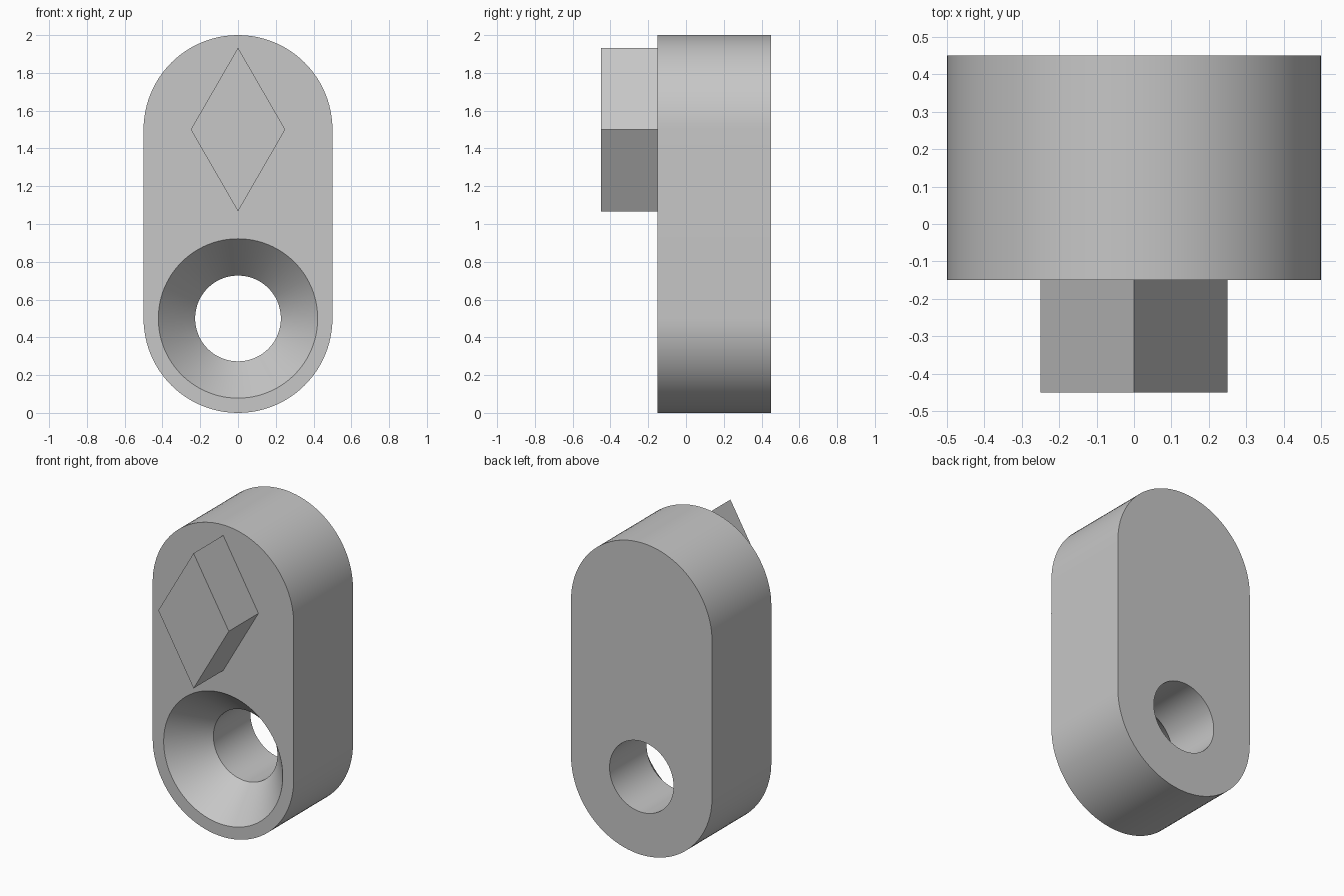
import bpy, bmesh
from math import cos, sin, pi, sqrt, radians

if "Cube" in bpy.data.objects:
    bpy.data.objects.remove(bpy.data.objects["Cube"])

FRONT, STEP, BACK = -0.45, -0.15, 0.45
HOLE_Z, TOP_Z, SEGMENTS = 0.5, 1.5, 96

grey = bpy.data.materials.new("plain grey")
grey.diffuse_color = (0.57, 0.57, 0.57, 1)
grey.use_nodes = True
grey.node_tree.nodes["Principled BSDF"].inputs["Base Color"].default_value = grey.diffuse_color


def arc(radius, z, start, end, count):
    """Points (x, z) along an arc, both ends included."""
    angles = [start + (end - start) * i / count for i in range(count + 1)]
    return [(radius * cos(a), z + radius * sin(a)) for a in angles]


def loft(name, sections):
    """Join equal outlines, each given as (y, points), and cap both ends."""
    bm = bmesh.new()
    rings = [[bm.verts.new((x, y, z)) for x, z in pts] for y, pts in sections]
    for a, b in zip(rings, rings[1:]):
        for i in range(len(a)):
            j = (i + 1) % len(a)
            bm.faces.new((a[i], a[j], b[j], b[i]))
    bm.faces.new(rings[0])
    bm.faces.new(rings[-1])
    bmesh.ops.recalc_face_normals(bm, faces=bm.faces)
    mesh = bpy.data.meshes.new(name)
    bm.to_mesh(mesh)
    bm.free()
    obj = bpy.data.objects.new(name, mesh)
    mesh.materials.append(grey)
    bpy.context.collection.objects.link(obj)
    return obj


def ring(radius):
    return arc(radius, HOLE_Z, 0, 2 * pi, SEGMENTS)[:-1]


# Rounded body plate
outline = arc(0.5, TOP_Z, 0, pi, SEGMENTS // 2) + arc(0.5, HOLE_Z, pi, 2 * pi, SEGMENTS // 2)
body = loft("body_plate", [(STEP, outline), (BACK, outline)])

# Countersunk through hole
wide, narrow, depth = 0.422, 0.227, 0.225
slope = (wide - narrow) / depth
cutter = loft("hole_cutter", [
    (STEP - 0.05, ring(wide + 0.05 * slope)),
    (STEP + depth, ring(narrow)),
    (BACK + 0.1, ring(narrow))])
cut = body.modifiers.new("countersunk_hole", 'BOOLEAN')
cut.operation, cut.solver, cut.object = 'DIFFERENCE', 'EXACT', cutter
bpy.ops.object.select_all(action='DESELECT')
body.select_set(True)
bpy.context.view_layer.objects.active = body
bpy.ops.object.modifier_apply(modifier=cut.name)
bpy.data.objects.remove(cutter)
bpy.ops.object.shade_smooth_by_angle(angle=radians(30))

# Raised diamond on the front
half_w = 0.25
half_h = half_w * sqrt(3)
diamond = [(half_w, TOP_Z), (0, TOP_Z + half_h), (-half_w, TOP_Z), (0, TOP_Z - half_h)]
loft("raised_diamond", [(FRONT, diamond), (STEP, diamond)])
